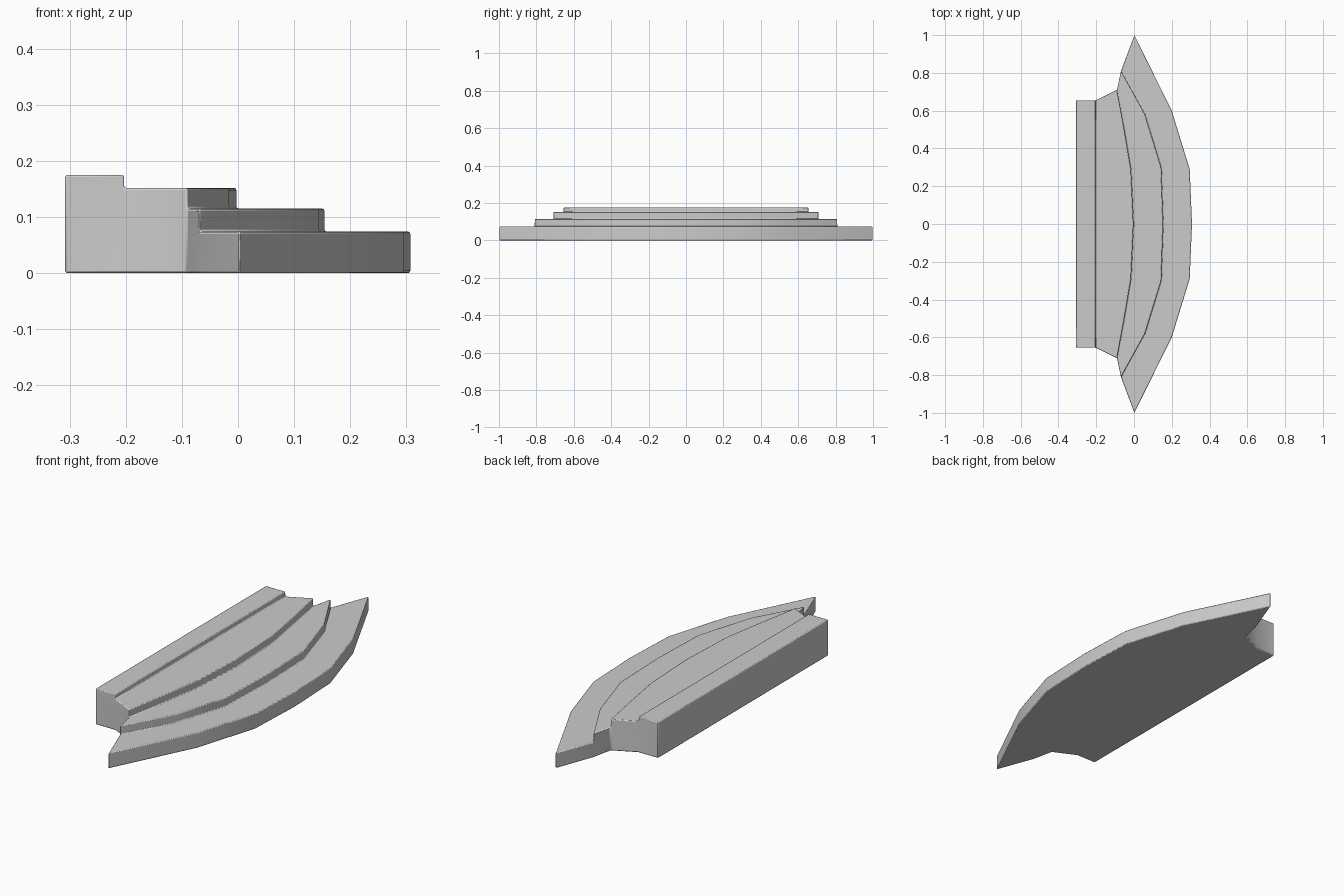
import bpy
import bmesh

cube = bpy.data.objects.get("Cube")
if cube:
    bpy.data.objects.remove(cube)

grey = bpy.data.materials.new("plain_grey")
grey.use_nodes = True
colour = (0.6, 0.6, 0.6, 1)
grey.diffuse_color = colour
grey.node_tree.nodes["Principled BSDF"].inputs["Base Color"].default_value = colour

# Tread edges from the straight back to the outer curve, each from the middle to one end
edges = [
    [(-0.308, 0), (-0.308, 0.29), (-0.308, 0.52), (-0.308, 0.655)],
    [(-0.203, 0), (-0.203, 0.29), (-0.203, 0.52), (-0.203, 0.655)],
    [(-0.003, 0), (-0.016, 0.29), (-0.055, 0.52), (-0.09, 0.71)],
    [(0.154, 0), (0.144, 0.3), (0.058, 0.58), (-0.069, 0.81)],
    [(0.307, 0), (0.295, 0.29), (0.2, 0.6), (0.002, 1.0)],
]
heights = [0.175, 0.152, 0.115, 0.074]  # tread levels, back to front

# Mirror every edge to the other end
lines = [[(x, -y) for x, y in reversed(e[1:])] + e for e in edges]
count = len(lines[0])
last = len(lines) - 1

bm = bmesh.new()


def column(x, y, levels):
    return {z: bm.verts.new((x, y, z)) for z in levels}


# Each edge carries the floor, the tread in front of it and the tread behind it
grid = [[column(x, y, sorted({0, *heights[max(k - 1, 0):k + 1]})) for x, y in line]
        for k, line in enumerate(lines)]


def strip(a, za, b, zb):
    for j in range(count - 1):
        bm.faces.new((a[j][za], b[j][zb], b[j + 1][zb], a[j + 1][za]))


for k, h in enumerate(heights):
    near, far = grid[k], grid[k + 1]
    strip(near, h, far, h)       # tread
    strip(near, 0, far, 0)       # underside
    if k + 1 < last:             # riser down to the next tread
        strip(far, h, far, heights[k + 1])
    for j in (0, count - 1):     # end walls
        wall = [near[j][0]] + [far[j][z] for z in far[j] if z <= h] + [near[j][h]]
        bm.faces.new(wall)
strip(grid[0], 0, grid[0], heights[0])          # back wall
strip(grid[last], heights[-1], grid[last], 0)   # outer curved wall

bmesh.ops.recalc_face_normals(bm, faces=bm.faces)
mesh = bpy.data.meshes.new("curved_steps")
bm.to_mesh(mesh)
bm.free()
mesh.materials.append(grey)
steps = bpy.data.objects.new("curved_steps", mesh)
bpy.context.collection.objects.link(steps)

# Slightly rounded edges
bevel = steps.modifiers.new("rounded_edges", 'BEVEL')
bevel.width = 0.004
bevel.segments = 2
bevel.limit_method = 'ANGLE'
bevel.angle_limit = 0.7

bpy.context.view_layer.objects.active = steps
steps.select_set(True)
bpy.ops.object.shade_smooth_by_angle(angle=0.55)
